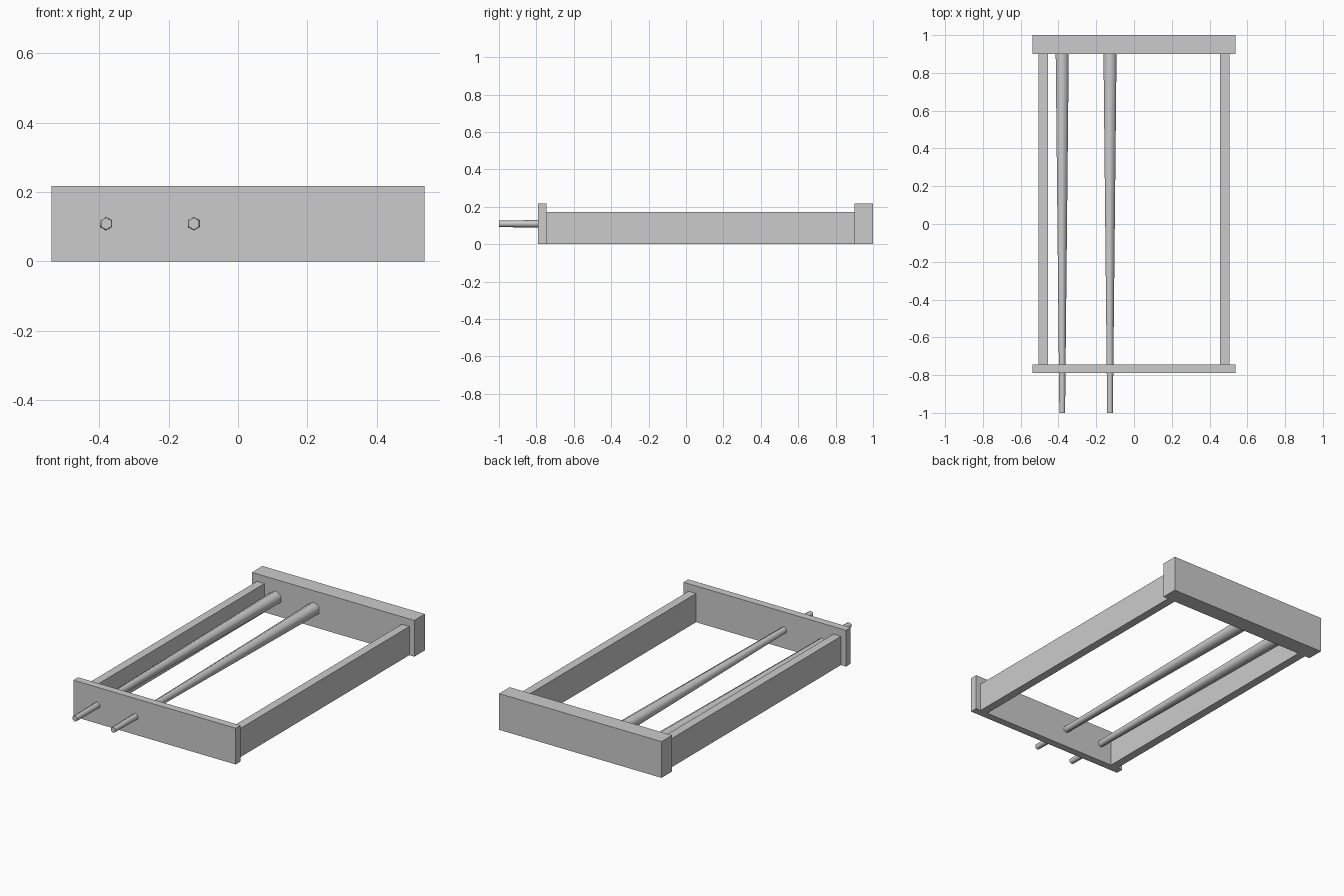
import bpy
import math

cube = bpy.data.objects.get("Cube")
if cube:
    bpy.data.objects.remove(cube, do_unlink=True)

# One plain grey for everything
grey = bpy.data.materials.new("plain_grey")
grey.use_nodes = True
colour = (0.6, 0.6, 0.6, 1)
grey.diffuse_color = colour
grey.node_tree.nodes["Principled BSDF"].inputs["Base Color"].default_value = colour


def board(name, x, y, z):
    """Box spanning the given (low, high) ranges."""
    spans = (x, y, z)
    bpy.ops.mesh.primitive_cube_add(size=1, location=[(a + b) / 2 for a, b in spans])
    ob = bpy.context.object
    ob.name = name
    ob.scale = [b - a for a, b in spans]
    bpy.ops.object.transform_apply(location=False, rotation=False, scale=True)
    ob.data.materials.append(grey)


def rod(name, x, z, front, back):
    """Tapered six-sided rod along y, thin at the front."""
    bpy.ops.mesh.primitive_cone_add(
        vertices=6, radius1=0.04, radius2=0.0175, depth=back - front,
        location=(x, (front + back) / 2, z), rotation=(math.radians(90), 0, 0))
    ob = bpy.context.object
    ob.name = name
    ob.data.materials.append(grey)
    bpy.ops.object.shade_smooth_by_angle(angle=math.radians(70))


# End boards
HALF = 0.538
TOP = 0.217
board("front_board", (-HALF, HALF), (-0.79, -0.745), (0, TOP))
board("back_board", (-HALF, HALF), (0.9, 1.0), (0, TOP))

# Side rails
for side, s in (("left", 1), ("right", -1)):
    inner, outer = sorted((s * 0.455, s * 0.505))
    board(side + "_rail", (inner, outer), (-0.745, 0.9), (0, 0.172))

# Tapered rods that pass through the front board
for name, x in (("outer_rod", -0.38), ("inner_rod", -0.127)):
    rod(name, x, 0.109, -1.0, 0.91)
